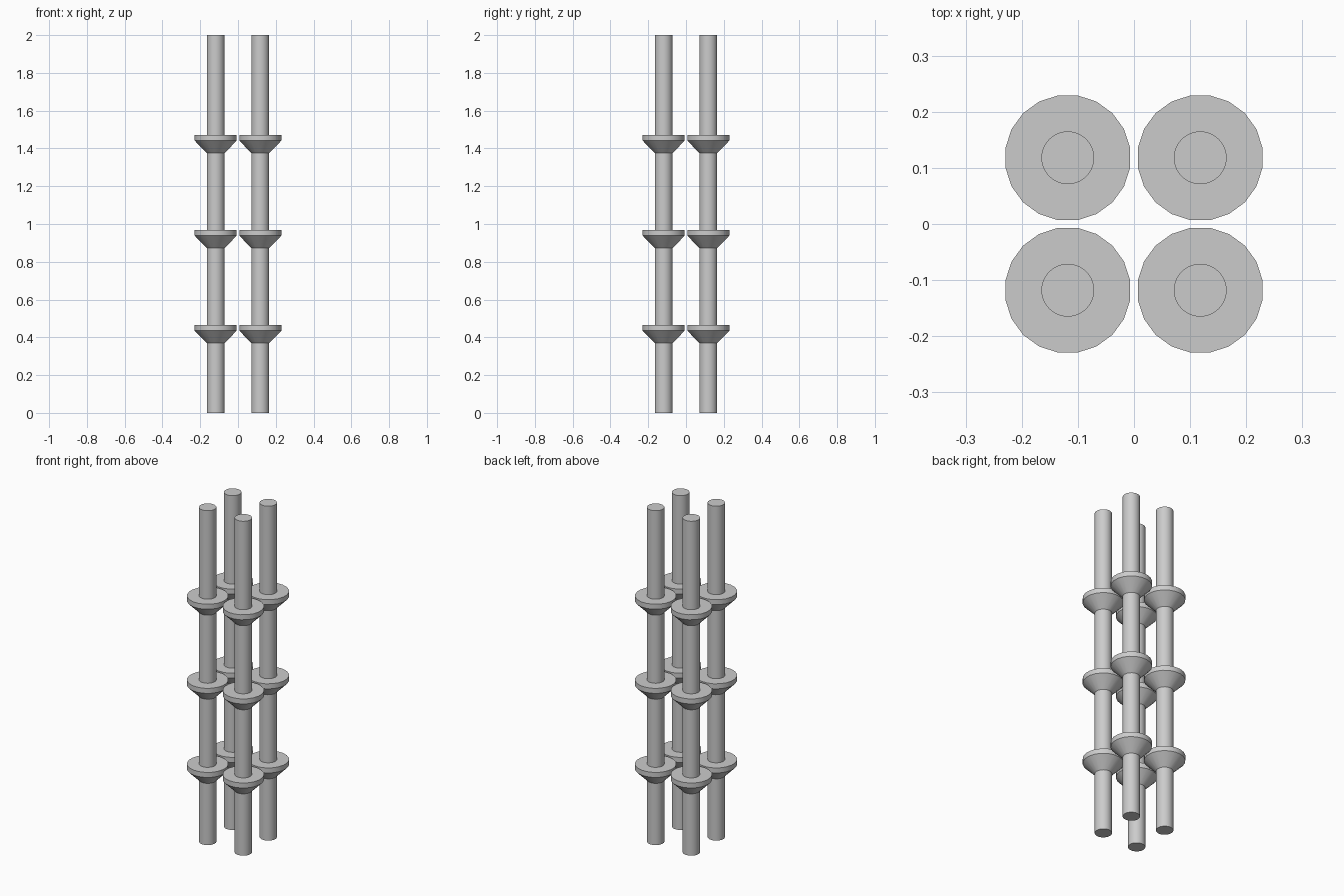
import bpy, math

if "Cube" in bpy.data.objects:
    bpy.data.objects.remove(bpy.data.objects["Cube"])

metal = bpy.data.materials.new("grey metal")
metal.diffuse_color = (0.6, 0.6, 0.6, 1)
metal.use_nodes = True
metal.node_tree.nodes["Principled BSDF"].inputs["Base Color"].default_value = metal.diffuse_color

OFFSET = 0.118      # rod centre distance from each axis
ROD_R = 0.047
COLLAR_R = 0.1125


def lathe(name, profile, sides, x, y, z, turn=0.0):
    """Closed solid from a bottom-to-top list of (radius, height)."""
    verts, faces = [], []
    for r, h in profile:
        for i in range(sides):
            a = turn + 2 * math.pi * i / sides
            verts.append((r * math.cos(a), r * math.sin(a), h))
    for k in range(len(profile) - 1):
        for i in range(sides):
            j = (i + 1) % sides
            faces.append((k * sides + i, k * sides + j,
                          (k + 1) * sides + j, (k + 1) * sides + i))
    faces.append(tuple(reversed(range(sides))))
    faces.append(tuple(range((len(profile) - 1) * sides, len(profile) * sides)))
    mesh = bpy.data.meshes.new(name)
    mesh.from_pydata(verts, [], faces)
    mesh.materials.append(metal)
    obj = bpy.data.objects.new(name, mesh)
    obj.location = (x, y, z)
    bpy.context.collection.objects.link(obj)
    bpy.ops.object.select_all(action='DESELECT')
    obj.select_set(True)
    bpy.context.view_layer.objects.active = obj
    bpy.ops.object.shade_smooth_by_angle(angle=math.radians(30))
    return obj


for sx in (-1, 1):
    for sy in (-1, 1):
        x, y = sx * OFFSET, sy * OFFSET
        # Upright rod
        lathe("rod", [(ROD_R, 0), (ROD_R, 2)], 40, x, y, 0)
        # Three flared collars: cone below, thin straight rim above
        for z in (0.369, 0.872, 1.375):
            lathe("collar", [(ROD_R, 0), (COLLAR_R, 0.066), (COLLAR_R, 0.096)],
                  20, x, y, z, math.pi / 20)
